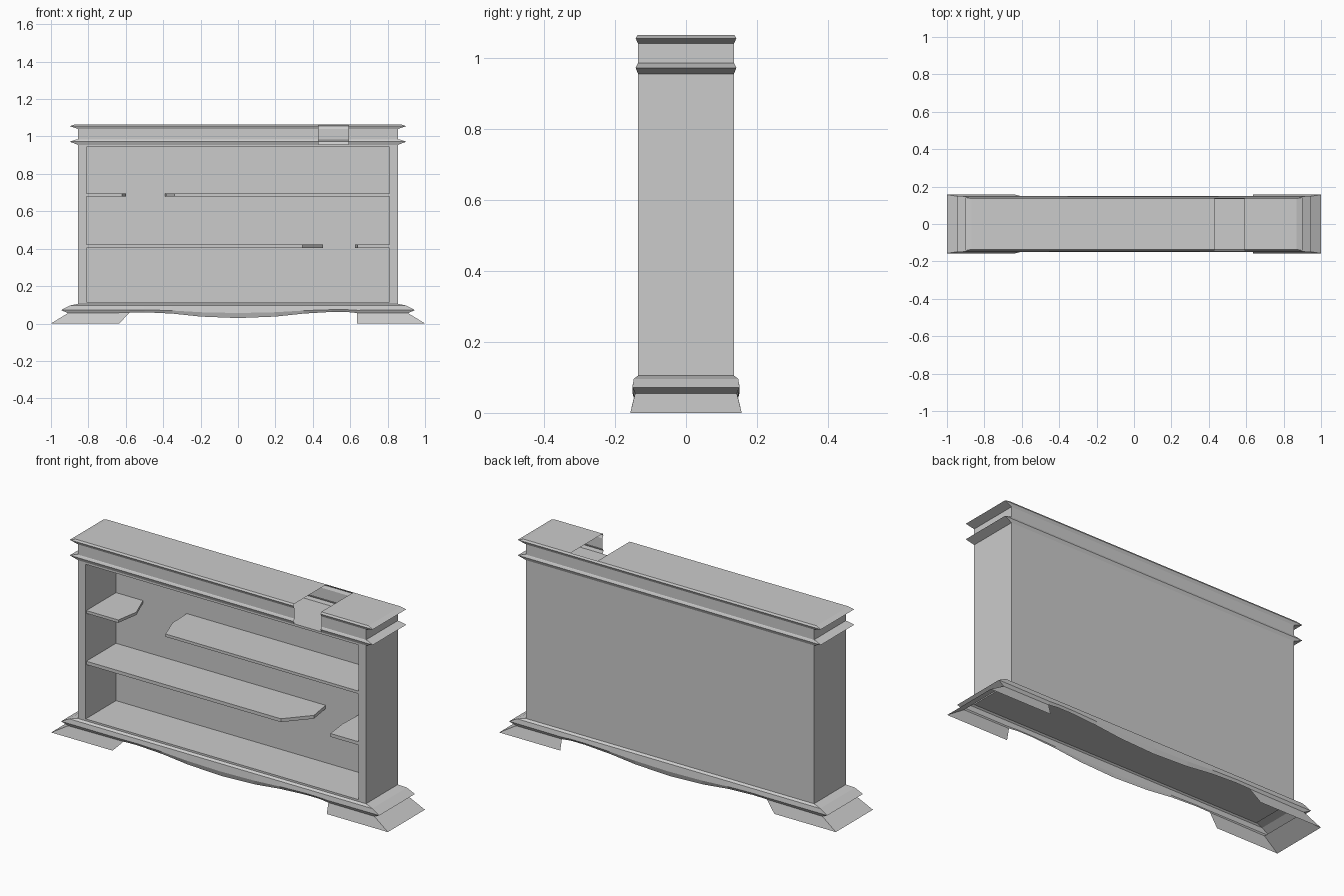
import bpy
import bmesh

if "Cube" in bpy.data.objects:
    bpy.data.objects.remove(bpy.data.objects["Cube"])


def make(name, bm):
    bmesh.ops.remove_doubles(bm, verts=bm.verts, dist=1e-5)
    bmesh.ops.recalc_face_normals(bm, faces=bm.faces)
    mesh = bpy.data.meshes.new(name)
    bm.to_mesh(mesh)
    bm.free()
    obj = bpy.data.objects.new(name, mesh)
    bpy.context.collection.objects.link(obj)
    return obj


def skin(name, rings, keep=lambda level, seg: True, caps=()):
    """Join closed rings of points; caps are (ring, point indices)."""
    bm = bmesh.new()
    vs = [[bm.verts.new(p) for p in ring] for ring in rings]
    n = len(rings[0])
    for k in range(len(vs) - 1):
        for i in range(n):
            if keep(k, i):
                j = (i + 1) % n
                bm.faces.new((vs[k][i], vs[k][j], vs[k + 1][j], vs[k + 1][i]))
    for r, idx in caps:
        bm.faces.new([vs[r][i] for i in idx])
    return make(name, bm)


def prism(name, outline, z0, z1):
    skin(name, [[(x, y, z) for x, y in outline] for z in (z0, z1)],
         caps=[(0, range(len(outline))), (1, range(len(outline)))])


# Case: closed box with a recessed front opening
def frame(x, y, z0, z1):
    return [(-x, y, z0), (x, y, z0), (x, y, z1), (-x, y, z1)]


skin("case", [frame(.855, .135, .10, .957), frame(.855, -.135, .10, .957),
              frame(.81, -.135, .115, .945), frame(.81, .122, .115, .945)],
     caps=[(0, range(4)), (3, range(4))])

# Broken shelves: each end is (front, middle, back) x
FRONT, MID, BACK, WALL = -.13, -.005, .122, .81
shelves = [
    ("upper_shelf_left", -WALL, (-.62, -.60, -.65), .68, .695),
    ("upper_shelf_right", WALL, (-.34, -.385, -.39), .68, .695),
    ("lower_shelf_left", -WALL, (.345, .455, .435), .405, .423),
    ("lower_shelf_right", WALL, (.64, .625, .63), .405, .423),
]
for name, wall, (f, m, b), z0, z1 in shelves:
    prism(name, [(wall, FRONT), (f, FRONT), (m, MID), (b, BACK), (wall, BACK)], z0, z1)

# Cornice: moulded shell with a missing piece in the front and top
GAP0, GAP1 = .43, .59
cornice_profile = [(.855, .135, .955), (.90, .142, .972), (.87, .137, .982),
                   (.855, .135, .985), (.855, .135, 1.04),
                   (.90, .142, 1.055), (.87, .136, 1.065)]
rings = []
for x, y, z in cornice_profile:
    xs = [-x, GAP0, GAP1, x]
    rings.append([(a, -y, z) for a in xs] + [(a, y, z) for a in reversed(xs)])
skin("cornice", rings, keep=lambda k, i: i != 1,
     caps=[(6, (0, 1, 6, 7)), (6, (2, 3, 4, 5))])

# Plinth: lipped moulding with a wavy lower edge and flared corner feet
inner = [-.58, -.5, -.35, -.2, 0, .2, .35, .5, .58, .637]
wave = [.058, .06, .053, .037, .029, .037, .053, .062, .062, .056]
plinth_profile = [(.855, .135, .105), (.90, .147, .096), (.945, .151, .072),
                  (.91, .143, .055), (1.0, .157, 0)]
rings = []
for level, (x, y, z) in enumerate(plinth_profile):
    row = [(-x, z)]
    for a, w in zip(inner, wave):
        if level == 2:
            row.append((a, .04 + .55 * w))
        elif level == 3:
            row.append((a, w))
        elif level == 4:
            row.append((-.635 if a == inner[0] else a, 0))
        else:
            row.append((a, z))
    row.append((x, z))
    rings.append([(a, -y, h) for a, h in row] + [(a, y, h) for a, h in reversed(row)])
n = len(inner) + 2
foot_segments = {0, n - 2, n - 1, n, 2 * n - 2, 2 * n - 1}
skin("plinth_and_feet", rings, keep=lambda k, i: k < 3 or i in foot_segments)
